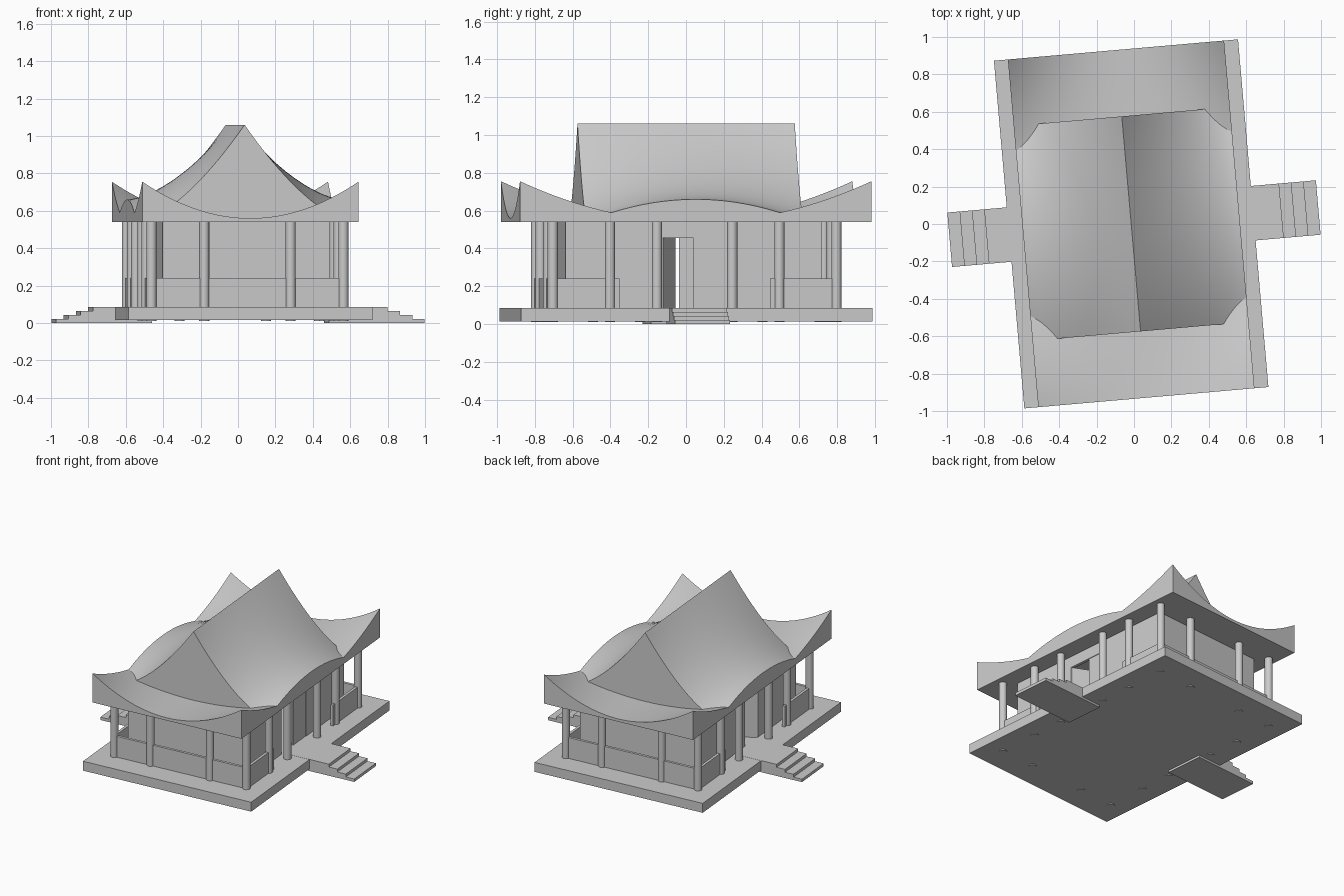
import bpy, bmesh, math
from mathutils import Matrix

if "Cube" in bpy.data.objects:
    bpy.data.objects.remove(bpy.data.objects["Cube"])

# Whole building is turned 5 degrees about z
PLACE = Matrix.Rotation(math.radians(5), 4, 'Z') @ Matrix.Translation((-0.015, 0.002, 0))
FLOOR, EAVE = 0.085, 0.54
RX, RY = 0.58, 0.933          # half size of the roof
GY = 0.577                    # half length of the gabled upper roof


def finish(name, bm, smooth=False):
    bmesh.ops.recalc_face_normals(bm, faces=bm.faces)
    me = bpy.data.meshes.new(name)
    bm.to_mesh(me)
    bm.free()
    ob = bpy.data.objects.new(name, me)
    bpy.context.collection.objects.link(ob)
    ob.matrix_world = PLACE
    if smooth:
        bpy.ops.object.select_all(action='DESELECT')
        ob.select_set(True)
        bpy.context.view_layer.objects.active = ob
        bpy.ops.object.shade_smooth_by_angle(angle=math.radians(30))
    return ob


def add_box(bm, x0, x1, y0, y1, z0, z1):
    m = Matrix.Translation(((x0 + x1) / 2, (y0 + y1) / 2, (z0 + z1) / 2)) \
        @ Matrix.Diagonal((abs(x1 - x0), abs(y1 - y0), z1 - z0, 1))
    bmesh.ops.create_cube(bm, size=1, matrix=m)


def boxes(name, items):
    bm = bmesh.new()
    for it in items:
        add_box(bm, *it)
    return finish(name, bm)


def roof_solid(name, height, hx, hy, nx, ny):
    """Closed solid with a curved top z=height(x, y) and flat underside."""
    bm = bmesh.new()
    grid = []
    for i in range(nx + 1):
        x = hx * (2 * i / nx - 1)
        grid.append([bm.verts.new((x, y, height(x, y)))
                     for y in (hy * (2 * j / ny - 1) for j in range(ny + 1))])
    for i in range(nx):
        for j in range(ny):
            bm.faces.new((grid[i][j], grid[i + 1][j], grid[i + 1][j + 1], grid[i][j + 1]))
    # skirt straight down to the eave level, then the underside
    rim = [r[0] for r in grid] + grid[-1][1:] + [r[-1] for r in grid[-2::-1]] + grid[0][-2:0:-1]
    low = [bm.verts.new((v.co.x, v.co.y, EAVE)) for v in rim]
    n = len(rim)
    for k in range(n):
        bm.faces.new((rim[k], rim[(k + 1) % n], low[(k + 1) % n], low[k]))
    bm.faces.new(low)
    return finish(name, bm, True)


# Platform
boxes("platform", [(-0.655, 0.655, -RY, RY, 0.015, FLOOR)])

# Steps at both doors
for side, label in ((1, "right"), (-1, "left")):
    boxes(label + "_steps",
          [(side * 0.475 + 0.015, side * (0.989 - 0.066 * i) + 0.015, -0.146, 0.146,
            0.0215 * i, 0.0215 * (i + 1)) for i in range(4)])

# Columns around the veranda
bm = bmesh.new()
spots = [(sx * 0.515, sy * y) for sx in (-1, 1) for sy in (-1, 1) for y in (0.2, 0.45, 0.753)]
spots += [(sx * 0.232, sy * 0.753) for sx in (-1, 1) for sy in (-1, 1)]
for x, y in spots:
    bmesh.ops.create_cone(bm, cap_ends=True, segments=20, radius1=0.027, radius2=0.027,
                          depth=EAVE - 0.01,
                          matrix=Matrix.Translation((x, y, (EAVE + 0.01) / 2)))
finish("columns", bm, True)

# Room walls, with a door opening in each long side
WX, WY, T, DY, DZ = 0.449, 0.68, 0.02, 0.167, 0.455
walls, rails = [], []
for s in (-1, 1):
    walls.append((-WX, WX, s * WY, s * (WY - T), FLOOR, EAVE))
    walls.append((s * WX, s * (WX - T), -DY, DY, DZ, EAVE))
    rails.append((-0.5, 0.5, s * 0.743, s * 0.763, FLOOR, 0.24))
    for t in (-1, 1):
        walls.append((s * WX, s * (WX - T), t * DY, t * (WY - T), FLOOR, EAVE))
        rails.append((s * 0.505, s * 0.525, t * 0.40, t * 0.743, FLOOR, 0.24))
boxes("room_walls", walls)
boxes("low_veranda_walls", rails)

# Double doors: one leaf closed, one swung inward
for s, label in ((1, "right"), (-1, "left")):
    boxes(label + "_closed_door", [(s * (WX - 0.004), s * (WX - 0.016), 0, DY, FLOOR, DZ)])
    bm = bmesh.new()
    add_box(bm, -0.006, 0.006, 0, DY, FLOOR, DZ)
    hinge = Matrix.Translation((s * (WX - 0.01), -DY, 0)) @ Matrix.Rotation(s * math.radians(62), 4, 'Z')
    bmesh.ops.transform(bm, matrix=hinge, verts=bm.verts)
    finish(label + "_open_door", bm)


# Lower roof with upswept corners
def lower(x, y):
    s, q = x / RX, y / RY
    return EAVE + 0.02 * q * q + 0.195 * s * s * q * q + 0.0005


# Upper gabled roof: concave slopes, eaves humped in the middle
def upper(x, y):
    e = 0.66 - 0.353 * y * y
    return e + (1.06 - e) * max(0, 1 - abs(x) / RX) ** 1.6


roof_solid("lower_roof", lower, RX, RY, 32, 40)
roof_solid("upper_roof", upper, RX, GY, 48, 32)
